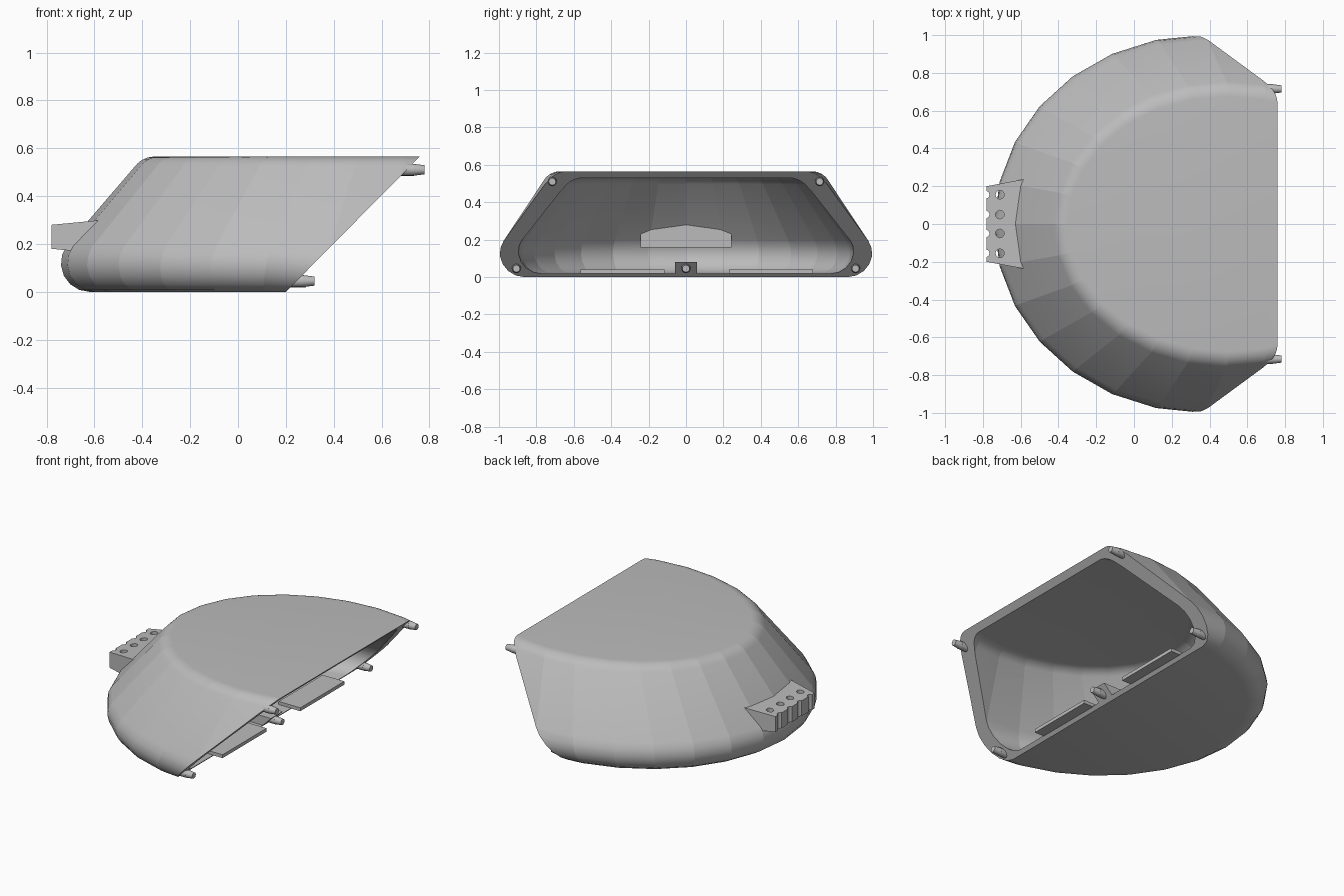
import bpy, bmesh, math
from mathutils import Matrix, Vector

cube = bpy.data.objects.get("Cube")
if cube:
    bpy.data.objects.remove(cube)

grey = bpy.data.materials.new("light_grey")
grey.use_nodes = True
COLOUR = (0.5, 0.5, 0.5, 1)
grey.diffuse_color = COLOUR
grey.node_tree.nodes["Principled BSDF"].inputs["Base Color"].default_value = COLOUR

HEIGHT = 0.565
CUT_CO, CUT_NO = Vector((0.2, 0, 0)), Vector((1, 0, -0.99)).normalized()
SIDES = 28


def finish(name, bm):
    mesh = bpy.data.meshes.new(name)
    bm.to_mesh(mesh)
    bm.free()
    mesh.materials.append(grey)
    obj = bpy.data.objects.new(name, mesh)
    bpy.context.collection.objects.link(obj)
    return obj


def arc(cx, cy, z, r, start, end, steps=6):
    """Rounded profile corner as (back reach, half width, height)."""
    out = []
    for i in range(steps + 1):
        a = math.radians(start + (end - start) * i / steps)
        out.append((cx - r * math.cos(a), cy + r * math.cos(a), z + r * math.sin(a)))
    return out


def loft(bm, levels):
    """Stack of elliptical rings; the upright edges stay faceted."""
    rings = []
    for back, half, z in levels:
        mid = 0.33 + 0.17 * z / HEIGHT
        ring = []
        for k in range(SIDES):
            t = math.tau * k / SIDES
            ring.append(bm.verts.new((mid + (mid - back) * math.cos(t), half * math.sin(t), z)))
        rings.append(ring)
    faces = [bm.faces.new(rings[0][::-1]), bm.faces.new(rings[-1])]
    for low, high in zip(rings, rings[1:]):
        for k in range(SIDES):
            n = (k + 1) % SIDES
            faces.append(bm.faces.new((low[k], low[n], high[n], high[k])))
            bm.edges.get((low[k], high[k])).smooth = False
    for f in faces:
        f.smooth = True
    return faces


def slice_open(bm):
    geom = bm.verts[:] + bm.edges[:] + bm.faces[:]
    cut = bmesh.ops.bisect_plane(bm, geom=geom, plane_co=CUT_CO, plane_no=CUT_NO,
                                 clear_outer=True)["geom_cut"]
    edges = [e for e in cut if isinstance(e, bmesh.types.BMEdge)]
    bmesh.ops.triangle_fill(bm, edges=edges, use_beauty=True, normal=CUT_NO)
    for e in edges:
        e.smooth = False


# Hollow shell: outer skin, inner skin, then the slanted mouth with its rim
bm = bmesh.new()
loft(bm, arc(-0.62, 0.88, 0.12, 0.12, -90, 38) + arc(-0.35, 0.675, 0.465, 0.10, 38, 90))
inner = loft(bm, arc(-0.54, 0.79, 0.13, 0.11, -90, 40) + arc(-0.27, 0.585, 0.43, 0.10, 40, 90))
bmesh.ops.reverse_faces(bm, faces=inner)
slice_open(bm)
finish("shell", bm)


def prism(name, rings, sliced=False):
    """Solid joining two matching rings of points."""
    bm = bmesh.new()
    a, b = [[bm.verts.new(p) for p in ring] for ring in rings]
    bm.faces.new(a)
    bm.faces.new(b[::-1])
    for i in range(len(a)):
        j = (i + 1) % len(a)
        bm.faces.new((a[i], b[i], b[j], a[j]))
    bmesh.ops.recalc_face_normals(bm, faces=bm.faces)
    if sliced:
        slice_open(bm)
    return finish(name, bm)


def box_rings(x0, x1, y0, y1, z0, z1):
    return [[(x, y0, z0), (x, y1, z0), (x, y1, z1), (x, y0, z1)] for x in (x0, x1)]


def cylinder(name, pos, r1, r2, depth, axis="Z", sides=16):
    bm = bmesh.new()
    turn = Matrix.Rotation(math.pi / 2, 4, "Y") if axis == "X" else Matrix()
    bmesh.ops.create_cone(bm, cap_ends=True, segments=sides, radius1=r1, radius2=r2,
                          depth=depth, matrix=Matrix.Translation(pos) @ turn)
    for f in bm.faces:
        f.smooth = len(f.verts) == 4
    for e in bm.edges:
        e.smooth = all(f.smooth for f in e.link_faces)
    return finish(name, bm)


# Centre pin block and the two locating tabs on the lower lip
prism("pin_block", box_rings(0.1, 0.4, -0.06, 0.06, 0.005, 0.08), sliced=True)
for name, y0, y1 in (("right_tab", -0.565, -0.115), ("left_tab", 0.23, 0.68)):
    prism(name, box_rings(0.13, 0.285, y0, y1, 0.018, 0.04))

# Locating pins around the rim
for name, y, z in (("centre_pin", 0, 0.045), ("lower_pin_right", -0.907, 0.045),
                   ("lower_pin_left", 0.907, 0.045), ("upper_pin_right", -0.715, 0.51),
                   ("upper_pin_left", 0.715, 0.51)):
    face = 0.2 + 0.99 * z
    cylinder(name + "_base", (face - 0.01, y, z), 0.025, 0.025, 0.08, "X")
    cylinder(name + "_tip", (face + 0.05, y, z), 0.025, 0.019, 0.05, "X")

# Rear bracket passing through the wall, with screw holes and grooves
bracket = prism("bracket", [
    [(-0.78, -0.2, 0.18), (-0.78, 0.2, 0.18), (-0.78, 0.2, 0.28), (-0.78, -0.2, 0.28)],
    [(-0.55, -0.243, 0.158), (-0.55, 0.243, 0.158), (-0.55, 0.243, 0.302), (-0.55, -0.243, 0.302)]])
for y in (-0.155, -0.05, 0.05, 0.155):
    for x, r in ((-0.71, 0.023), (-0.785, 0.02)):
        cutter = cylinder("bracket_cutter", (x, y, 0.23), r, r, 0.4, sides=12)
        cutter.hide_render = True
        cutter.hide_set(True)
        mod = bracket.modifiers.new("hole", "BOOLEAN")
        mod.operation = "DIFFERENCE"
        mod.solver = "EXACT"
        mod.object = cutter
